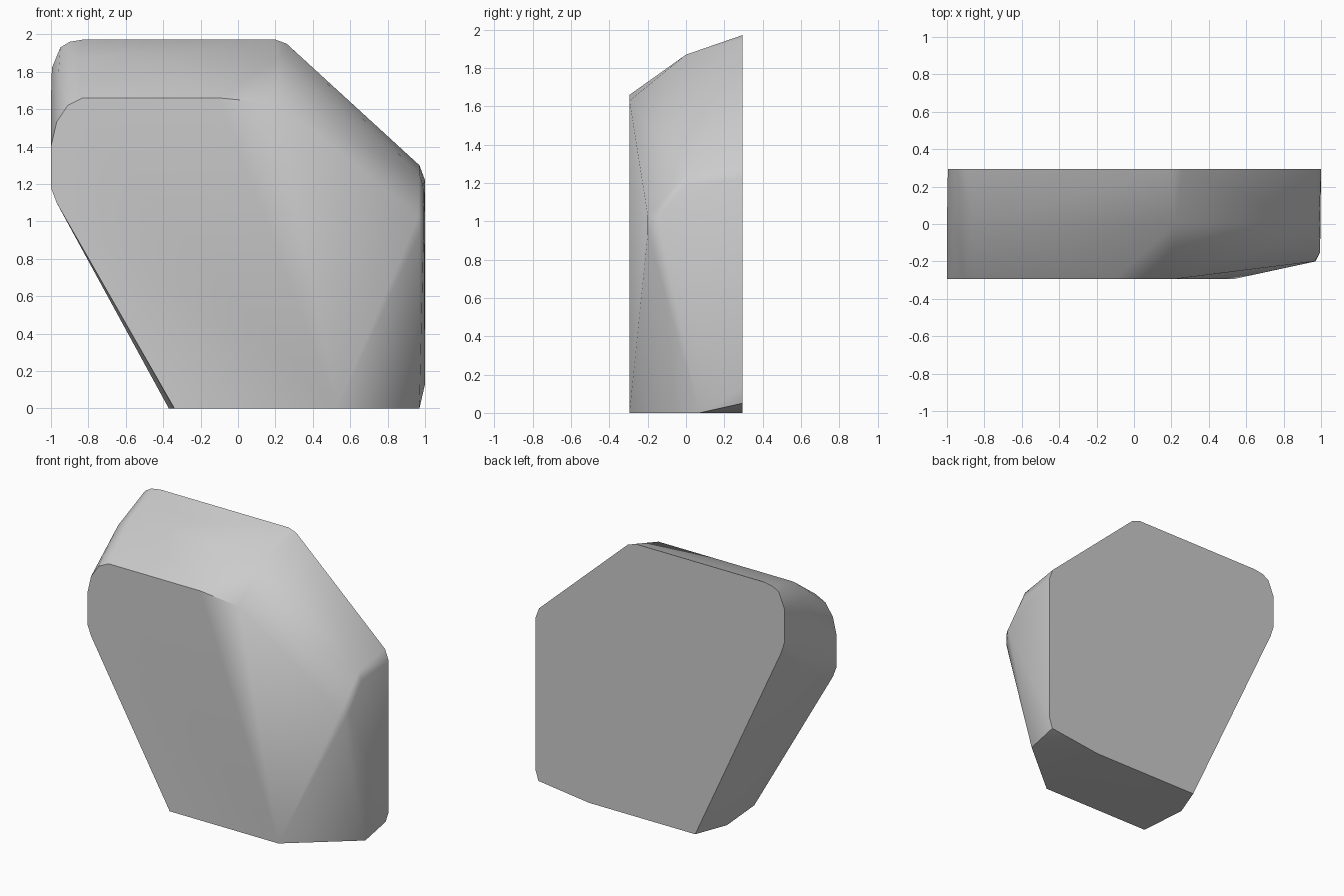
import bpy, bmesh, math

cube = bpy.data.objects.get("Cube")
if cube:
    bpy.data.objects.remove(cube, do_unlink=True)

# Stone colour
stone = bpy.data.materials.new("stone grey")
stone.use_nodes = True
grey = (0.6, 0.6, 0.6, 1)
stone.diffuse_color = grey
stone.node_tree.nodes["Principled BSDF"].inputs["Base Color"].default_value = grey

# Outlines (x, z) at the front, middle and back of the slab
front = [(-.34, 0), (-.97, 1.1), (-1, 1.18), (-1, 1.4), (-.97, 1.53), (-.91, 1.62),
         (-.83, 1.66), (-.1, 1.66), (.21, 1.63), (.53, 0)]
middle = [(-.97, 1.27), (-1, 1.37), (-1, 1.65), (-.96, 1.79), (-.86, 1.87),
          (.22, 1.87), (.97, 1.25), (.99, 1.19)]
back = [(-.28, 0), (-.97, 1.5), (-.995, 1.58), (-.995, 1.82), (-.95, 1.93), (-.9, 1.96),
        (-.83, 1.972), (.2, 1.972), (.26, 1.95), (.97, 1.3), (1, 1.22), (1, .13),
        (.975, .05), (.57, 0)]
# Single corners on the chipped right side and the underside
corners = [(.965, -.2, 1.03), (.97, -.2, .93), (.995, -.15, 1.02),
           (.97, .07, 0), (-.37, .06, 0)]

points = corners[:]
for y, outline in ((-.295, front), (0, middle), (.295, back)):
    points += [(x, y, z) for x, z in outline]

# Wrap the outlines in one convex block
bm = bmesh.new()
for p in points:
    bm.verts.new(p)
hull = bmesh.ops.convex_hull(bm, input=bm.verts)
loose = {v for v in hull["geom_interior"] + hull["geom_unused"]
         if isinstance(v, bmesh.types.BMVert)}
bmesh.ops.delete(bm, geom=list(loose), context="VERTS")
bmesh.ops.dissolve_limit(bm, angle_limit=math.radians(1),
                         verts=bm.verts, edges=bm.edges)
bmesh.ops.recalc_face_normals(bm, faces=bm.faces)

mesh = bpy.data.meshes.new("rock_slab")
bm.to_mesh(mesh)
bm.free()
mesh.materials.append(stone)
rock = bpy.data.objects.new("rock_slab", mesh)
bpy.context.collection.objects.link(rock)

# Soft shading with the strong breaks kept crisp
bpy.ops.object.select_all(action="DESELECT")
rock.select_set(True)
bpy.context.view_layer.objects.active = rock
bpy.ops.object.shade_smooth_by_angle(angle=math.radians(45))
